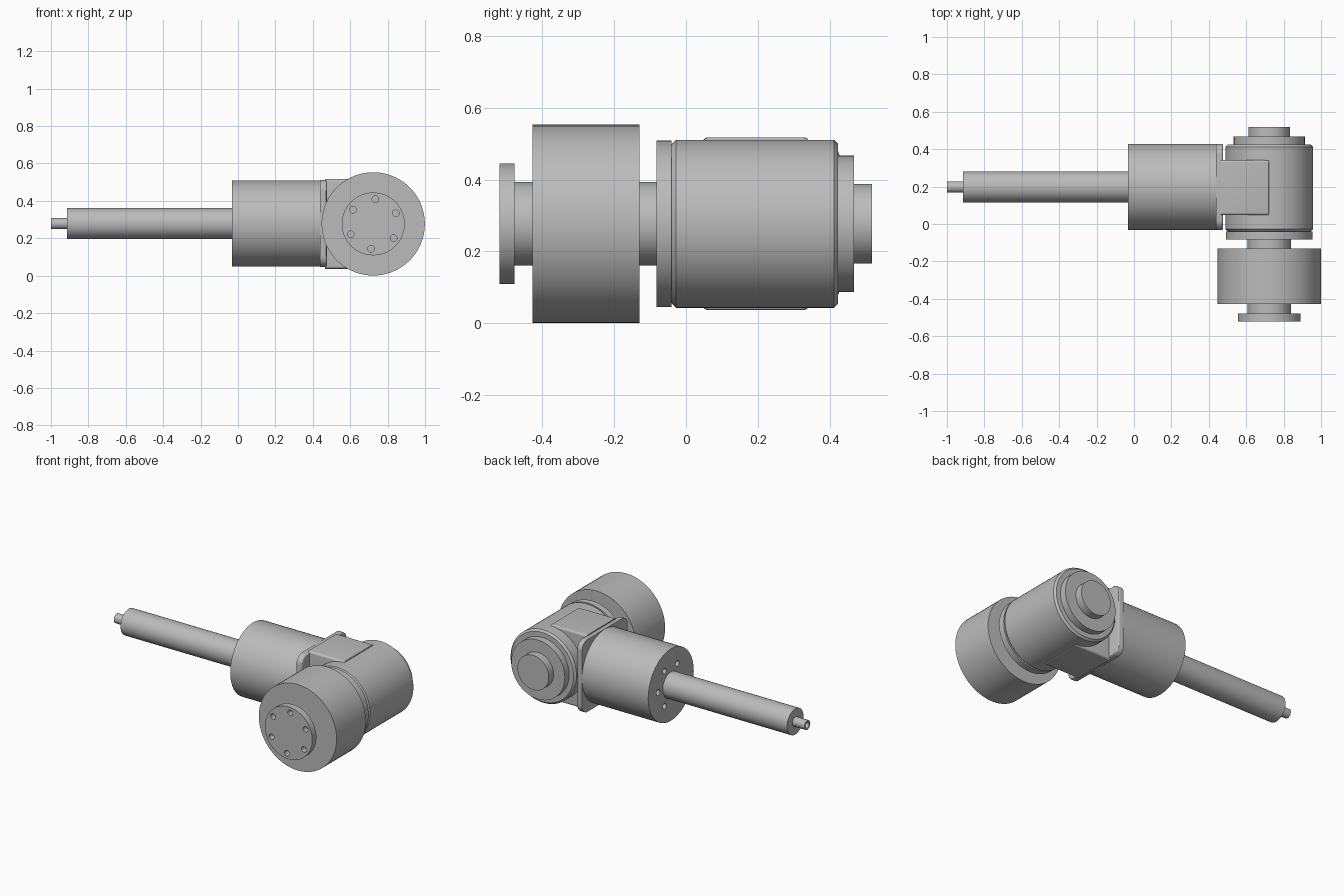
import bpy, bmesh
from math import pi, cos, sin, radians
from mathutils import Matrix, Vector

if "Cube" in bpy.data.objects:
    bpy.data.objects.remove(bpy.data.objects["Cube"])

grey = bpy.data.materials.new("machined grey")
grey.use_nodes = True
grey.diffuse_color = (0.5, 0.5, 0.5, 1)
grey.node_tree.nodes["Principled BSDF"].inputs["Base Color"].default_value = (0.5, 0.5, 0.5, 1)

JOINT = Vector((0.723, 0, 0.277))   # centre of the motor axis, along y
ARM = Vector((0, 0.198, 0.279))     # centre of the actuator axis, along x
ALONG_X = Matrix.Rotation(pi / 2, 4, "Y")
ALONG_Y = Matrix.Rotation(-pi / 2, 4, "X")


def finish(name, bm):
    bmesh.ops.recalc_face_normals(bm, faces=bm.faces)
    mesh = bpy.data.meshes.new(name)
    bm.to_mesh(mesh)
    bm.free()
    mesh.materials.append(grey)
    obj = bpy.data.objects.new(name, mesh)
    bpy.context.collection.objects.link(obj)
    return obj


def smooth(obj):
    bpy.ops.object.select_all(action="DESELECT")
    obj.select_set(True)
    bpy.context.view_layer.objects.active = obj
    bpy.ops.object.shade_smooth_by_angle(angle=radians(30))


def turned(name, profile, centre, turn, segments=72):
    """Revolve (position along axis, radius) pairs into a capped solid."""
    bm = bmesh.new()
    rings = [[bm.verts.new((r * cos(2 * pi * i / segments), r * sin(2 * pi * i / segments), t))
              for i in range(segments)] for t, r in profile]
    for a, b in zip(rings, rings[1:]):
        for i in range(segments):
            j = (i + 1) % segments
            bm.faces.new((a[i], a[j], b[j], b[i]))
    bm.faces.new(rings[0])
    bm.faces.new(rings[-1])
    bm.transform(Matrix.Translation(centre) @ turn)
    obj = finish(name, bm)
    smooth(obj)
    return obj


def drill(obj, centre, turn, start, end, radius):
    """Cut one round hole along the part's axis."""
    cutter = turned("drill", [(start, radius), (end, radius)], centre, turn, 20)
    cutter.hide_render = True
    mod = obj.modifiers.new("hole", "BOOLEAN")
    mod.object = cutter
    mod.solver = "EXACT"
    bpy.context.view_layer.objects.active = obj
    bpy.ops.object.modifier_apply(modifier=mod.name)
    bpy.data.objects.remove(cutter)


def rounded_block(name, low, high, corner, edge):
    """Block with rounded corners around x and small rounded edges elsewhere."""
    bm = bmesh.new()
    bmesh.ops.create_cube(bm, size=1)
    low, high = Vector(low), Vector(high)
    bm.transform(Matrix.Translation((low + high) / 2) @ Matrix.Diagonal((*(high - low), 1)))
    along = [e for e in bm.edges if abs(e.verts[0].co.x - e.verts[1].co.x) > 0.01]
    bmesh.ops.bevel(bm, geom=along, offset=corner, segments=8, profile=0.5, affect="EDGES")
    outer = max(v.co.x for v in bm.verts)
    rim = [e for e in bm.edges if all(abs(v.co.x - outer) < 1e-4 for v in e.verts)]
    bmesh.ops.bevel(bm, geom=rim, offset=edge, segments=3, profile=0.5, affect="EDGES")
    obj = finish(name, bm)
    smooth(obj)
    return obj


# Motor stack along y
turned("motor_body", [(-0.04, 0.222), (-0.028, 0.234), (0.412, 0.234), (0.424, 0.222)], JOINT, ALONG_Y)
turned("body_collar", [(-0.082, 0.232), (-0.041, 0.232)], JOINT, ALONG_Y)
turned("rear_step", [(0.42, 0.19), (0.468, 0.19)], JOINT, ALONG_Y)
turned("rear_cap", [(0.46, 0.111), (0.518, 0.111)], JOINT, ALONG_Y)
turned("drive_drum", [(-0.427, 0.276), (-0.13, 0.276)], JOINT, ALONG_Y)
turned("rear_neck", [(-0.135, 0.116), (-0.078, 0.116)], JOINT, ALONG_Y)
turned("front_neck", [(-0.485, 0.116), (-0.422, 0.116)], JOINT, ALONG_Y)

# Front flange with its bolt circle
flange = turned("front_flange", [(-0.52, 0.168), (-0.478, 0.168)], JOINT, ALONG_Y)
for k in range(6):
    a = radians(25 + 60 * k)
    drill(flange, JOINT + Vector((0.133 * cos(a), 0, 0.133 * sin(a))), ALONG_Y, -0.54, -0.482, 0.018)

# Bracket between motor and actuator
rounded_block("clamp_block", (0.465, 0.047, 0.037), (0.722, 0.342, 0.518), 0.014, 0.004)
rounded_block("mounting_plate", (0.438, -0.033, 0.047), (0.476, 0.429, 0.511), 0.055, 0.01)

# Actuator along x
housing = turned("actuator_housing", [(-0.032, 0.231), (0.44, 0.231)], ARM, ALONG_X)
for k in range(6):
    a = radians(60 * k)
    drill(housing, ARM + Vector((0, 0.13 * cos(a), 0.13 * sin(a))), ALONG_X, -0.06, 0.02, 0.018)
turned("actuator_rod", [(-0.915, 0.083), (-0.028, 0.083)], ARM, ALONG_X)
tip = turned("rod_tip", [(-1.0, 0.03), (-0.91, 0.03)], ARM, ALONG_X, 32)
drill(tip, ARM, ALONG_X, -1.02, -0.93, 0.019)

for obj in bpy.context.scene.objects:
    if obj.type == "MESH":
        smooth(obj)
